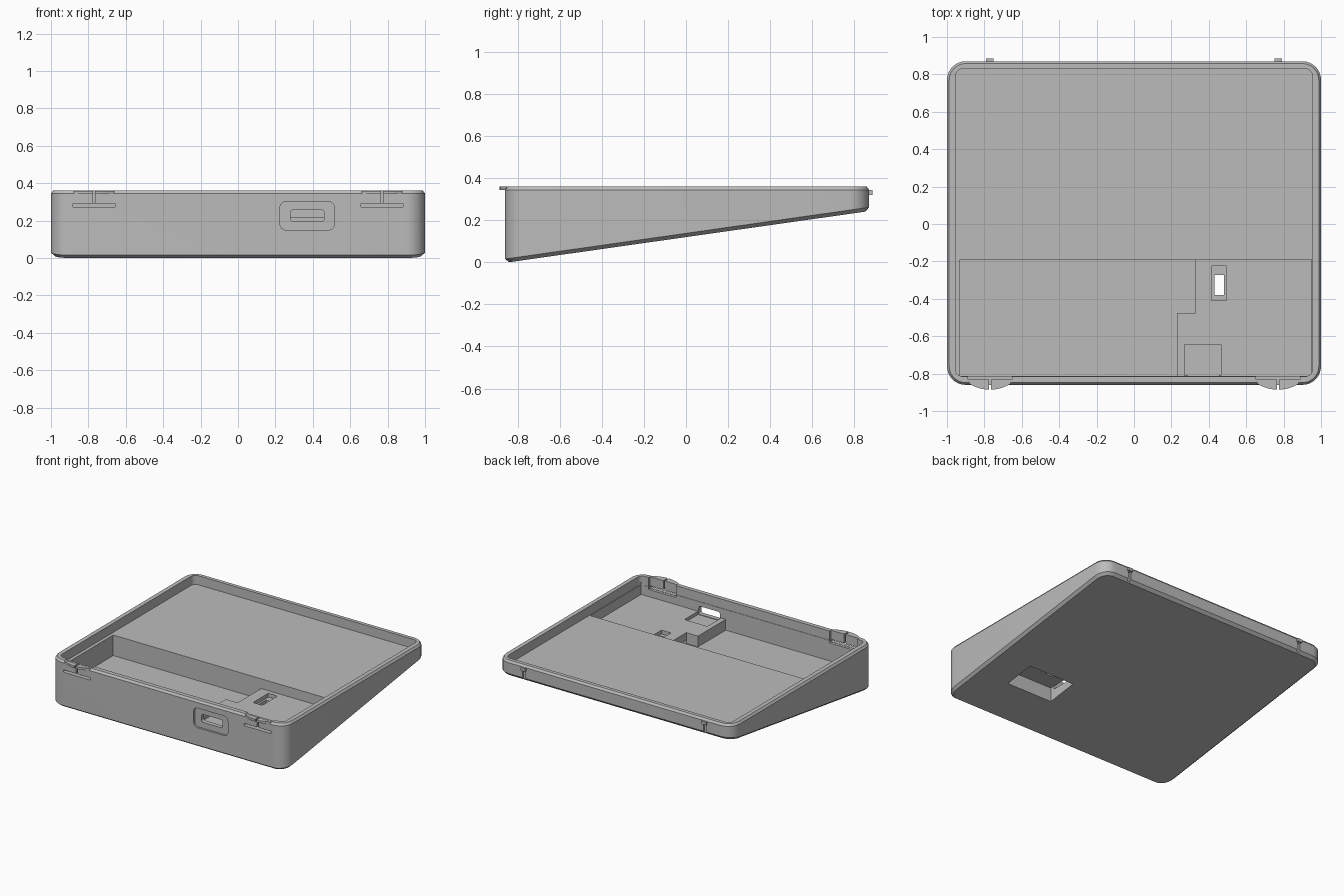
import bpy
import bmesh
from math import cos, sin, pi

old = bpy.data.objects.get("Cube")
if old:
    bpy.data.objects.remove(old, do_unlink=True)

grey = bpy.data.materials.new("Plain grey")
grey.use_nodes = True
grey.diffuse_color = (0.5, 0.5, 0.5, 1)
grey.node_tree.nodes["Principled BSDF"].inputs["Base Color"].default_value = (0.5, 0.5, 0.5, 1)


def rounded(a0, a1, b0, b1, r, n=8):
    """Counter-clockwise rounded rectangle outline."""
    corners = [(a1 - r, b1 - r), (a0 + r, b1 - r), (a0 + r, b0 + r), (a1 - r, b0 + r)]
    return [(ca + r * cos((k + i / n) * pi / 2), cb + r * sin((k + i / n) * pi / 2))
            for k, (ca, cb) in enumerate(corners) for i in range(n + 1)]


def loft(name, rings):
    """Closed solid through matching rings of points."""
    bm = bmesh.new()
    loops = [[bm.verts.new(p) for p in ring] for ring in rings]
    n = len(loops[0])
    for low, high in zip(loops, loops[1:]):
        for i in range(n):
            j = (i + 1) % n
            bm.faces.new((low[i], low[j], high[j], high[i]))
    bm.faces.new(loops[0][::-1])
    bm.faces.new(loops[-1])
    bmesh.ops.recalc_face_normals(bm, faces=bm.faces)
    mesh = bpy.data.meshes.new(name)
    bm.to_mesh(mesh)
    bm.free()
    mesh.materials.append(grey)
    obj = bpy.data.objects.new(name, mesh)
    bpy.context.collection.objects.link(obj)
    return obj


def upright(name, outline, z0, z1):
    return loft(name, [[(x, y, z) for x, y in outline] for z in (z0, z1)])


def box(name, x0, x1, y0, y1, z0, z1):
    return upright(name, [(x0, y0), (x1, y0), (x1, y1), (x0, y1)], z0, z1)


def through_front(name, outline, y0, y1):
    return loft(name, [[(x, y, z) for x, z in outline] for y in (y0, y1)])


def cut(target, cutter):
    mod = target.modifiers.new("cut", "BOOLEAN")
    mod.operation = "DIFFERENCE"
    mod.solver = "EXACT"
    mod.object = cutter
    bpy.context.view_layer.update()
    graph = bpy.context.evaluated_depsgraph_get()
    mesh = bpy.data.meshes.new_from_object(target.evaluated_get(graph))
    target.modifiers.clear()
    target.data = mesh
    bpy.data.objects.remove(cutter, do_unlink=True)


# Wedge body: sloping underside, chamfered top and bottom edges
def underside(y):
    return 0.142 * (y + 0.84)


TOP = 0.36
outer = rounded(-1, 1, -0.86, 0.87, 0.1)
inset = rounded(-0.98, 0.98, -0.84, 0.85, 0.08)
rim = rounded(-0.988, 0.988, -0.848, 0.858, 0.088)
body = loft("wedge_case", [
    [(x, y, underside(y)) for x, y in inset],
    [(x, y, underside(y) + 0.018) for x, y in outer],
    [(x, y, TOP - 0.016) for x, y in outer],
    [(x, y, TOP) for x, y in rim]])

# Shallow tray, then the deep front compartment around the raised port block
FLOOR, BLOCK, DEEP = 0.29, 0.215, 0.132
cut(body, upright("tray", rounded(-0.955, 0.955, -0.815, 0.83, 0.04), FLOOR, 0.5))
cut(body, box("block_level", -0.93, 0.95, -0.812, -0.19, BLOCK, FLOOR + 0.02))
well = [(-0.93, -0.812), (0.23, -0.812), (0.23, -0.475), (0.33, -0.475), (0.33, -0.19), (-0.93, -0.19)]
cut(body, upright("deep_well", well, DEEP, BLOCK + 0.02))

# Connector bed and front port
cut(body, box("connector_bed", 0.27, 0.465, -0.811, -0.645, 0.19, 0.25))
cut(body, through_front("port_recess", rounded(0.225, 0.515, 0.15, 0.3, 0.03), -0.9, -0.845))
cut(body, through_front("port_hole", rounded(0.28, 0.46, 0.195, 0.257, 0.015), -0.9, -0.79))

# Switch opening: pocket from below, counterbore above, slot between
cut(body, box("lower_pocket", 0.33, 0.72, -0.51, -0.27, -0.1, 0.155))
cut(body, box("switch_bore", 0.415, 0.495, -0.41, -0.225, 0.185, 0.25))
cut(body, box("switch_slot", 0.43, 0.482, -0.38, -0.272, 0.1, 0.25))

for side in (-1, 1):
    c = side * 0.77
    # Flexible latch: thinned wall with a T-shaped slit
    cut(body, box("thinning", c - 0.118, c + 0.118, -0.832, -0.8, 0.27, 0.4))
    cut(body, through_front("slit", rounded(c - 0.115, c + 0.115, 0.272, 0.29, 0.006), -0.9, -0.8))
    cut(body, box("split", c - 0.006, c + 0.006, -0.9, -0.8, 0.28, 0.4))
    # Groove under each rear peg
    cut(body, box("groove", c - 0.012, c + 0.012, 0.858, 0.9, 0.2, 0.325))

bpy.ops.object.select_all(action="DESELECT")
body.select_set(True)
bpy.context.view_layer.objects.active = body
bpy.ops.object.shade_smooth_by_angle(angle=0.5)

for side, word in ((-1, "right"), (1, "left")):
    c = side * 0.77
    # Curved finger lip, in two halves either side of the split
    for half, part in ((-1, "a"), (1, "b")):
        curve = [(c + half * (0.006 + 0.104 * t), -0.855 - 0.03 * (1 - t * t))
                 for t in [i / 8 for i in range(9)]]
        base = [(c + half * 0.11, -0.846), (c + half * 0.006, -0.846)]
        upright(f"{word}_latch_lip_{part}", curve + base, 0.342, 0.359)
    # Rear peg
    box(f"{word}_rear_peg", c - 0.02, c + 0.02, 0.85, 0.885, 0.32, 0.343)
